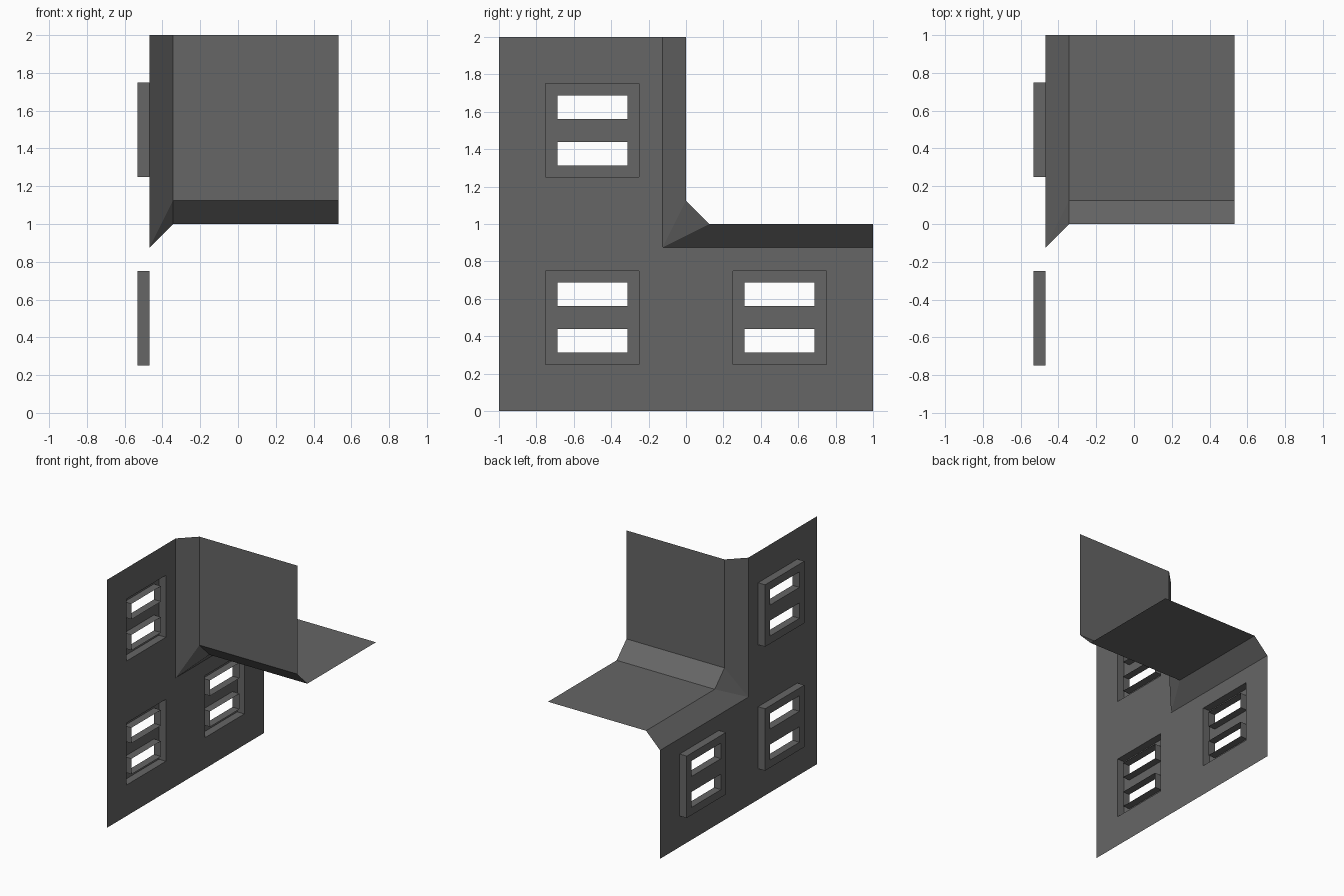
import bpy, bmesh

if "Cube" in bpy.data.objects:
    bpy.data.objects.remove(bpy.data.objects["Cube"])

X_OUT, X_WALL, X_IN, X_END = -0.53125, -0.46875, -0.34375, 0.53125

grey = bpy.data.materials.new("dark grey")
grey.diffuse_color = (0.133, 0.133, 0.133, 1)
grey.use_nodes = True
grey.node_tree.nodes["Principled BSDF"].inputs["Base Color"].default_value = grey.diffuse_color


def make_object(name, quads):
    """Build one object from a list of polygons, welding shared corners."""
    bm = bmesh.new()
    for q in quads:
        bm.faces.new([bm.verts.new(p) for p in q])
    bmesh.ops.remove_doubles(bm, verts=bm.verts, dist=1e-5)
    mesh = bpy.data.meshes.new(name)
    bm.to_mesh(mesh)
    bm.free()
    mesh.materials.append(grey)
    ob = bpy.data.objects.new(name, mesh)
    bpy.context.collection.objects.link(ob)
    return ob


def panel(x, ys, zs, skip):
    """Flat panel facing -x, made of grid cells; skip(y, z) leaves a cell open."""
    quads = []
    for y0, y1 in zip(ys, ys[1:]):
        for z0, z1 in zip(zs, zs[1:]):
            if not skip((y0 + y1) / 2, (z0 + z1) / 2):
                quads.append([(x, y0, z0), (x, y0, z1), (x, y1, z1), (x, y1, z0)])
    return quads


def tube(y0, y1, z0, z1, inward):
    """Four sides of a rectangular opening between the wall and window planes."""
    loop = [(y0, z0), (y1, z0), (y1, z1), (y0, z1)]
    quads = []
    for a, b in zip(loop, loop[1:] + loop[:1]):
        q = [(X_OUT, *a), (X_WALL, *a), (X_WALL, *b), (X_OUT, *b)]
        quads.append(q[::-1] if inward else q)
    return quads


# L-shaped wall with square window openings
windows = [(-0.5, 0.5), (0.5, 0.5), (-0.5, 1.5)]


def wall_gap(y, z):
    in_window = any(abs(y - a) < 0.25 and abs(z - b) < 0.25 for a, b in windows)
    return in_window or (y > -0.125 and z > 0.875)


make_object("wall", panel(X_WALL,
                          [-1, -0.75, -0.25, -0.125, 0.25, 0.75, 1],
                          [0, 0.25, 0.75, 0.875, 1.25, 1.75, 2], wall_gap))

# Hollow window frames standing out from the wall, each with two slots
for i, (cy, cz) in enumerate(windows):
    ys = [cy + d for d in (-0.25, -0.1875, 0.1875, 0.25)]
    zs = [cz + d for d in (-0.25, -0.1875, -0.0625, 0.0625, 0.1875, 0.25)]
    quads = panel(X_OUT, ys, zs,
                  lambda y, z: abs(y - cy) < 0.18 and 0.0625 < abs(z - cz) < 0.1875)
    quads += tube(ys[0], ys[3], zs[0], zs[5], False)
    for k in (1, 3):
        quads += tube(ys[1], ys[2], zs[k], zs[k + 1], True)
    make_object(f"window_frame_{i + 1}", quads)

# Upper back wall, ledge and the slope between them
make_object("upper_wall", [[(X_IN, 0, 1.125), (X_IN, 0, 2), (X_END, 0, 2), (X_END, 0, 1.125)]])
make_object("ledge", [[(X_IN, 0.125, 1), (X_END, 0.125, 1), (X_END, 1, 1), (X_IN, 1, 1)]])
make_object("ledge_slope", [[(X_IN, 0, 1.125), (X_END, 0, 1.125), (X_END, 0.125, 1), (X_IN, 0.125, 1)]])

# Bevelled edges meeting in a triangular corner
A, B, C = (X_WALL, -0.125, 0.875), (X_IN, 0, 1.125), (X_IN, 0.125, 1)
make_object("bevel_trim", [
    [A, (X_WALL, -0.125, 2), (X_IN, 0, 2), B],
    [A, C, (X_IN, 1, 1), (X_WALL, 1, 0.875)],
    [A, B, C],
])
